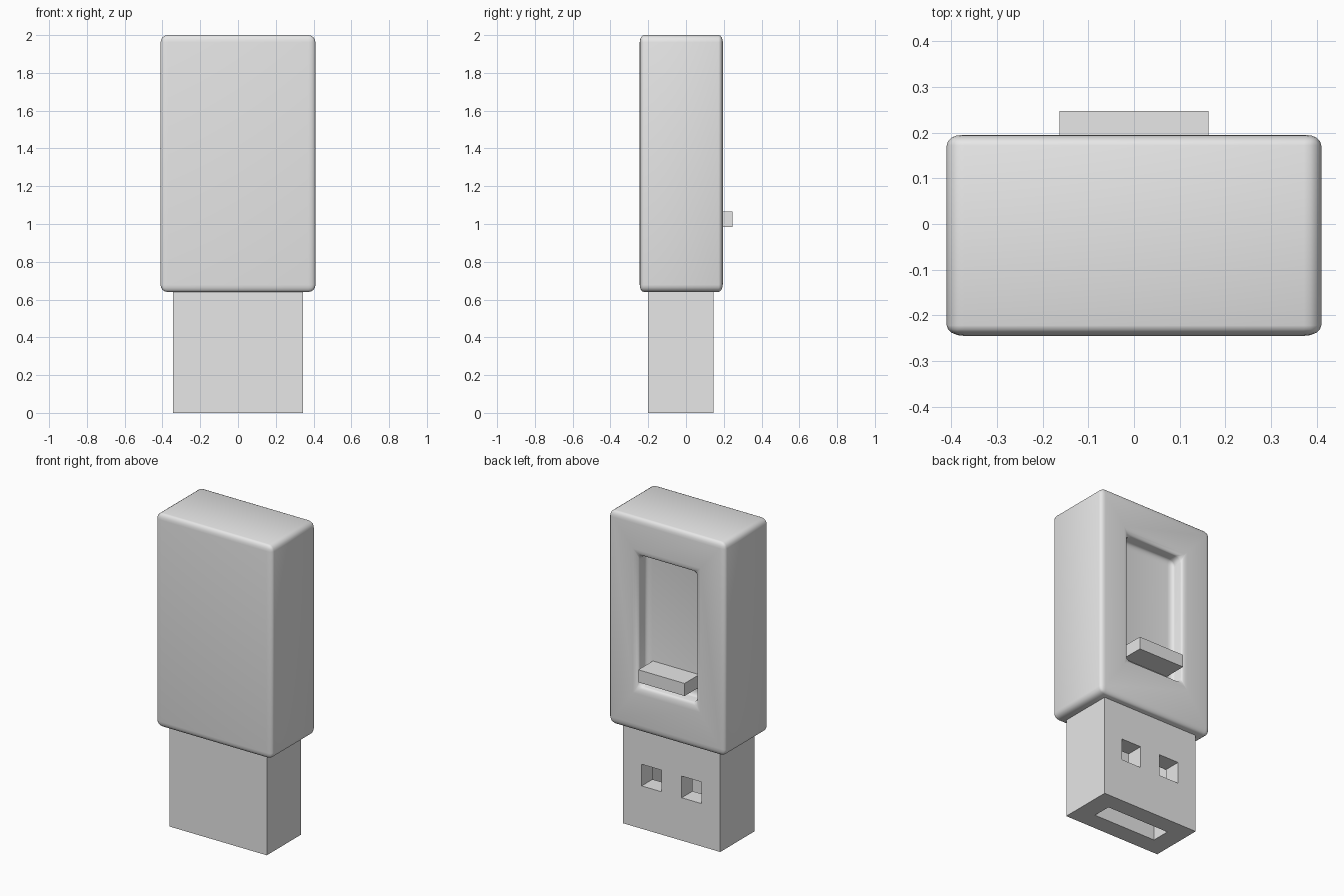
import bpy
import bmesh
from mathutils import Vector

old = bpy.data.objects.get("Cube")
if old:
    bpy.data.objects.remove(old)

grey = bpy.data.materials.new("light_grey")
grey.use_nodes = True
grey.diffuse_color = (0.8, 0.8, 0.8, 1)
grey.node_tree.nodes["Principled BSDF"].inputs["Base Color"].default_value = (0.8, 0.8, 0.8, 1)


def box_mesh(low, high):
    low, high = Vector(low), Vector(high)
    bm = bmesh.new()
    bmesh.ops.create_cube(bm, size=1)
    for v in bm.verts:
        v.co = (low + high) / 2 + v.co * (high - low)
    return bm


def add_object(name, bm):
    mesh = bpy.data.meshes.new(name)
    bm.to_mesh(mesh)
    bm.free()
    mesh.materials.append(grey)
    obj = bpy.data.objects.new(name, mesh)
    bpy.context.collection.objects.link(obj)
    return obj


def cut(target, low, high):
    cutter = add_object("cutter", box_mesh(low, high))
    cutter.hide_render = True
    mod = target.modifiers.new("cut", "BOOLEAN")
    mod.operation = "DIFFERENCE"
    mod.solver = "EXACT"
    mod.object = cutter
    bpy.context.view_layer.objects.active = target
    bpy.ops.object.modifier_apply(modifier=mod.name)
    bpy.data.objects.remove(cutter)


# Housing: soft-edged box with a sunken panel in the back, flattened in depth
FLAT = 0.6
bm = box_mesh((-0.41, -0.245 / FLAT, 0.64), (0.41, 0.195 / FLAT, 2.0))
bm.normal_update()
panel = max(bm.faces, key=lambda f: f.normal.y)
for depth in (0.195, 0.1):
    bmesh.ops.inset_individual(bm, faces=[panel], thickness=0.01)
    middle = panel.calc_center_median()
    for v in panel.verts:
        v.co = (0.205 if v.co.x > middle.x else -0.205,
                depth / FLAT,
                1.76 if v.co.z > middle.z else 0.925)
bm.normal_update()
for f in bm.faces:
    f.smooth = True
housing = add_object("housing", bm)
housing.scale.y = FLAT
bevel = housing.modifiers.new("soft_edges", "BEVEL")
bevel.width = 0.038
bevel.segments = 4
bevel.limit_method = "ANGLE"

# Slider tab standing out of the sunken panel
add_object("slider_tab", box_mesh((-0.163, 0.08, 0.985), (0.163, 0.247, 1.065)))

# Plug: square-edged sleeve with a slot below and two windows in the back
plug = add_object("plug", box_mesh((-0.343, -0.2, 0), (0.343, 0.145, 0.68)))
cut(plug, (-0.222, -0.085, -0.1), (0.222, 0.035, 0.6))
for side in (-1, 1):
    x = side * 0.141
    cut(plug, (x - 0.07, 0, 0.273), (x + 0.07, 0.3, 0.411))
